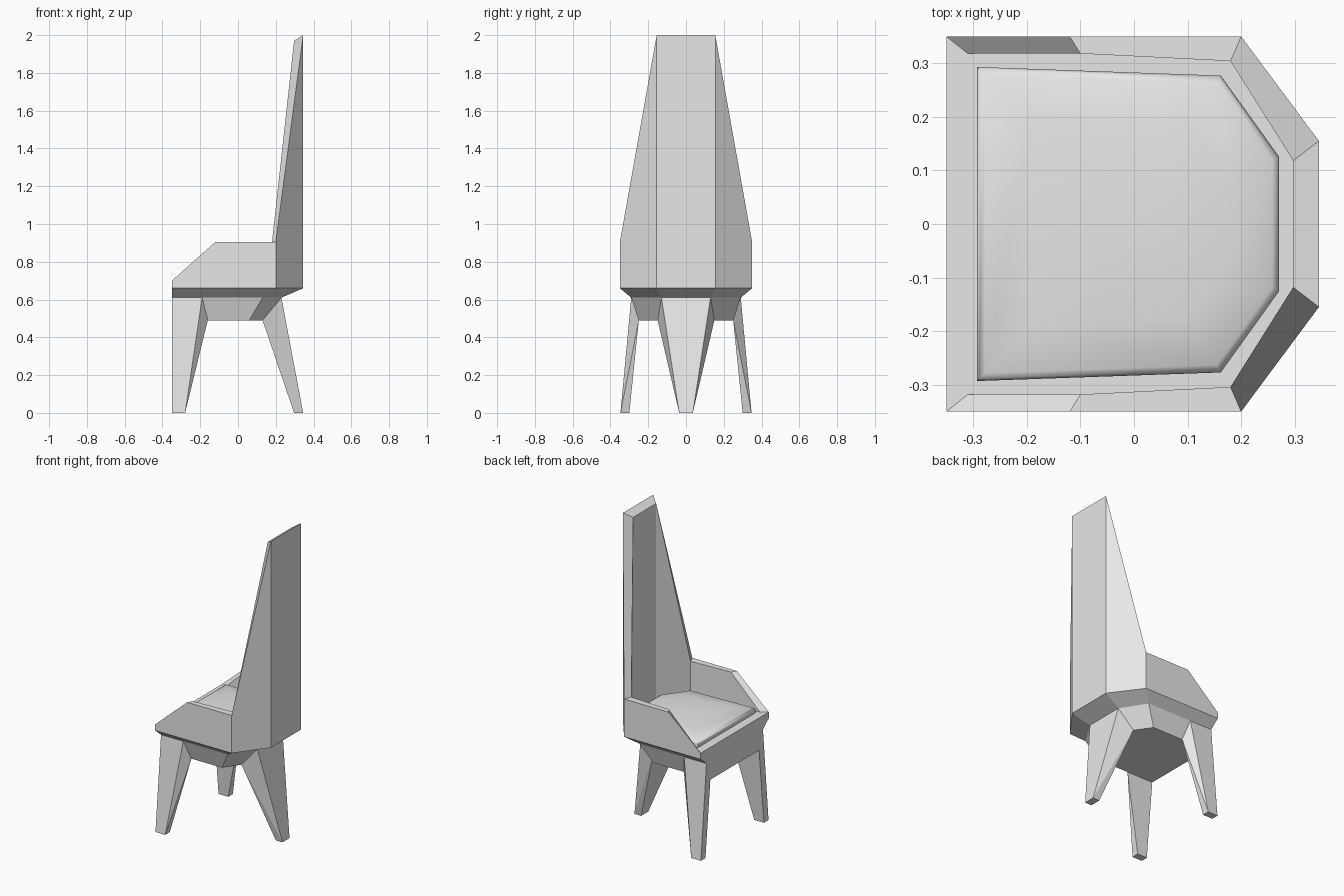
import bpy
import bmesh

cube = bpy.data.objects.get("Cube")
if cube:
    bpy.data.objects.remove(cube, do_unlink=True)

grey = bpy.data.materials.new("plain grey")
grey.use_nodes = True
colour = (0.8, 0.8, 0.8, 1)
grey.diffuse_color = colour
grey.node_tree.nodes["Principled BSDF"].inputs["Base Color"].default_value = colour


def finish(name, bm, smooth=False):
    """Weld, orient and link a bmesh as a named part."""
    bmesh.ops.remove_doubles(bm, verts=bm.verts, dist=0.0005)
    bmesh.ops.recalc_face_normals(bm, faces=bm.faces)
    mesh = bpy.data.meshes.new(name)
    bm.to_mesh(mesh)
    bm.free()
    mesh.materials.append(grey)
    obj = bpy.data.objects.new(name, mesh)
    bpy.context.collection.objects.link(obj)
    if smooth:
        bpy.ops.object.select_all(action="DESELECT")
        obj.select_set(True)
        bpy.context.view_layer.objects.active = obj
        bpy.ops.object.shade_smooth_by_angle(angle=0.8)
    return obj


def face(bm, points):
    bm.faces.new([bm.verts.new(p) for p in points])


def flip(points):
    return [(x, -y, z) for x, y, z in points]


def whole(half):
    """Close a half outline into a full loop across the middle."""
    return half + flip(half)[::-1]


def at(points, z):
    return [(p[0], p[1], z) for p in points]


# Shell: arms and tall back around a flat pan, tapering to the underside
floor_z = 0.70
outer = [(-.35, .35, floor_z), (-.12, .35, .905), (.20, .35, .905), (.345, .155, 2.0)]
inner = [(-.31, .318, floor_z), (-.10, .318, .905), (.18, .304, .905), (.297, .118, 1.97)]
rim = at(outer, 0.66)
waist = at([(-.35, .29), (.13, .29), (.23, .13)], 0.61)
base = at([(-.35, .25), (.06, .25), (.13, .15)], 0.49)
pan = at(inner, floor_z)
skirt = [rim[0], rim[2], rim[3]]

bm = bmesh.new()
for mirror in (list, flip):
    o, i, r, p = mirror(outer), mirror(inner), mirror(rim), mirror(pan)
    for k in range(3):
        face(bm, [r[k], r[k + 1], o[k + 1], o[k]])
        face(bm, [o[k], o[k + 1], i[k + 1], i[k]])
        if k:
            face(bm, [i[k], i[k + 1], p[k + 1], p[k]])
        else:
            face(bm, [i[k], i[k + 1], p[k + 1]])
    face(bm, [rim[0], rim[1], rim[2], waist[1], waist[0]] if mirror is list
         else flip([rim[0], rim[1], rim[2], waist[1], waist[0]]))
    face(bm, mirror([rim[2], rim[3], waist[2], waist[1]]))
    for k in range(2):
        face(bm, mirror([waist[k], waist[k + 1], base[k + 1], base[k]]))


def bridge(a, b):
    """Face joining the two sides of the chair."""
    face(bm, [a, b] + flip([b, a]))


bridge(rim[3], outer[3])
bridge(outer[3], inner[3])
bridge(inner[3], pan[3])
bridge(rim[3], waist[2])
bridge(waist[2], base[2])
bridge(outer[0], rim[0])
bridge(rim[0], waist[0])
bridge(waist[0], base[0])
bridge(outer[0], inner[0])
face(bm, whole(pan))
face(bm, whole(base))
finish("chair_shell", bm)

# Seat cushion: stacked rings closing in a soft dome
cushion = [(-.293, .293), (.162, .277), (.271, .125)]
bm = bmesh.new()
rings = []
for scale, z in ((1, .69), (1, .718), (.985, .732), (.95, .738), (.65, .75), (.3, .757)):
    rings.append(whole(at([(x * scale, y * scale) for x, y in cushion], z)))
for low, high in zip(rings, rings[1:]):
    for k in range(len(low)):
        n = (k + 1) % len(low)
        face(bm, [low[k], low[n], high[n], high[k]])
face(bm, rings[0])
face(bm, rings[-1])
finish("seat_cushion", bm, smooth=True)


# Legs: tapered hulls from a small foot to the underside
def leg(name, foot, outside, inside):
    bm = bmesh.new()
    for p in at(foot, 0) + at(outside, 0.61) + at(inside, 0.49):
        bm.verts.new(p)
    bmesh.ops.convex_hull(bm, input=bm.verts)
    bmesh.ops.dissolve_limit(bm, angle_limit=0.02, verts=bm.verts, edges=bm.edges)
    finish(name, bm)


for side, s in (("left", -1), ("right", 1)):
    leg("front_leg_" + side,
        [(x, y * s) for x in (-.35, -.28) for y in (.30, .347)],
        [(-.35, .29 * s), (-.19, .29 * s)],
        [(-.35, .25 * s), (-.16, .25 * s)])
leg("back_leg",
    [(x, y) for x in (.297, .345) for y in (-.036, .036)],
    [(.23, -.13), (.23, .13)],
    [(.13, -.15), (.13, .15)])
